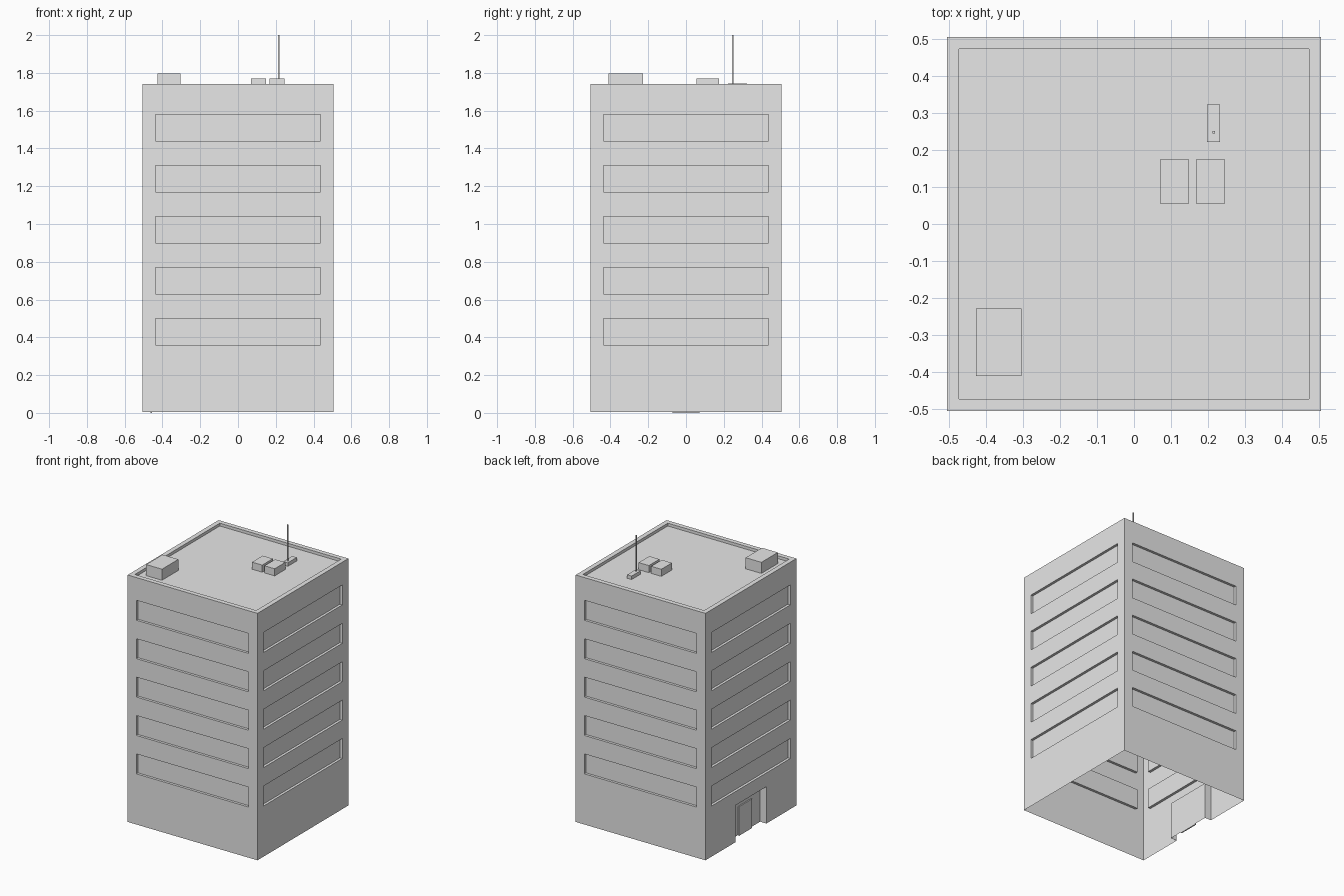
import bpy
import bmesh
from mathutils import Matrix, Vector

if "Cube" in bpy.data.objects:
    bpy.data.objects.remove(bpy.data.objects["Cube"], do_unlink=True)

# One plain grey for the whole building
GREY = (0.8, 0.8, 0.8, 1.0)
grey = bpy.data.materials.new("light_grey")
grey.use_nodes = True
grey.diffuse_color = GREY
grey.node_tree.nodes["Principled BSDF"].inputs["Base Color"].default_value = GREY

HALF = 0.505        # half width of the tower
BASE = 0.004        # lower edge of the walls
TOP = 1.74          # parapet top
ROOF = 1.72         # roof deck
WINDOW = 0.437      # half length of a window band
DEPTH = 0.018       # window recess
DOOR_X = -0.456     # back of the entrance recess


def add_box(bm, low, high):
    low, high = Vector(low), Vector(high)
    matrix = Matrix.Translation((low + high) / 2) @ Matrix.Diagonal((*(high - low), 1))
    bmesh.ops.create_cube(bm, size=1, matrix=matrix)


def make_object(name, bm):
    mesh = bpy.data.meshes.new(name)
    bm.to_mesh(mesh)
    bm.free()
    mesh.materials.append(grey)
    obj = bpy.data.objects.new(name, mesh)
    bpy.context.collection.objects.link(obj)
    return obj


def box(name, low, high):
    bm = bmesh.new()
    add_box(bm, low, high)
    return make_object(name, bm)


# Tower block
tower = box("tower_walls", (-HALF, -HALF, BASE), (HALF, HALF, TOP))

# Cutters: window bands on all four sides, roof well, entrance recess
cut = bmesh.new()
inner, outer = HALF - DEPTH, HALF + 0.1
for floor in range(5):
    z0 = 0.36 + 0.27 * floor
    z1 = z0 + 0.14
    for a, b in ((inner, outer), (-outer, -inner)):
        add_box(cut, (-WINDOW, a, z0), (WINDOW, b, z1))
        add_box(cut, (a, -WINDOW, z0), (b, WINDOW, z1))
add_box(cut, (-0.472, -0.472, ROOF), (0.472, 0.472, TOP + 0.1))
add_box(cut, (-outer, -0.172, -0.1), (DOOR_X, 0.172, 0.263))
cutter = make_object("recess_cutter", cut)
cutter.hide_render = True

mod = tower.modifiers.new("recesses", "BOOLEAN")
mod.operation = "DIFFERENCE"
mod.solver = "EXACT"
mod.object = cutter
bpy.context.view_layer.objects.active = tower
bpy.ops.object.modifier_apply(modifier=mod.name)
bpy.data.objects.remove(cutter, do_unlink=True)

# Open underside
bm = bmesh.new()
bm.from_mesh(tower.data)
bm.normal_update()
under = [f for f in bm.faces if f.normal.z < -0.9 and f.calc_center_median().z < 0.05]
bmesh.ops.delete(bm, geom=under, context="FACES")
bm.to_mesh(tower.data)
bm.free()

# Entrance door
box("entrance_door", (DOOR_X - 0.008, -0.072, 0), (DOOR_X, 0.072, 0.205))

# Rooftop equipment
box("stair_housing", (-0.427, -0.41, ROOF), (-0.304, -0.228, 1.798))
for name, x in (("air_unit_right", 0.07), ("air_unit_left", 0.167)):
    box(name, (x, 0.056, ROOF), (x + 0.079, 0.174, 1.77))
box("antenna_base", (0.197, 0.222, ROOF), (0.232, 0.322, 1.745))
box("antenna_mast", (0.212, 0.244, ROOF), (0.219, 0.251, 2.0))
